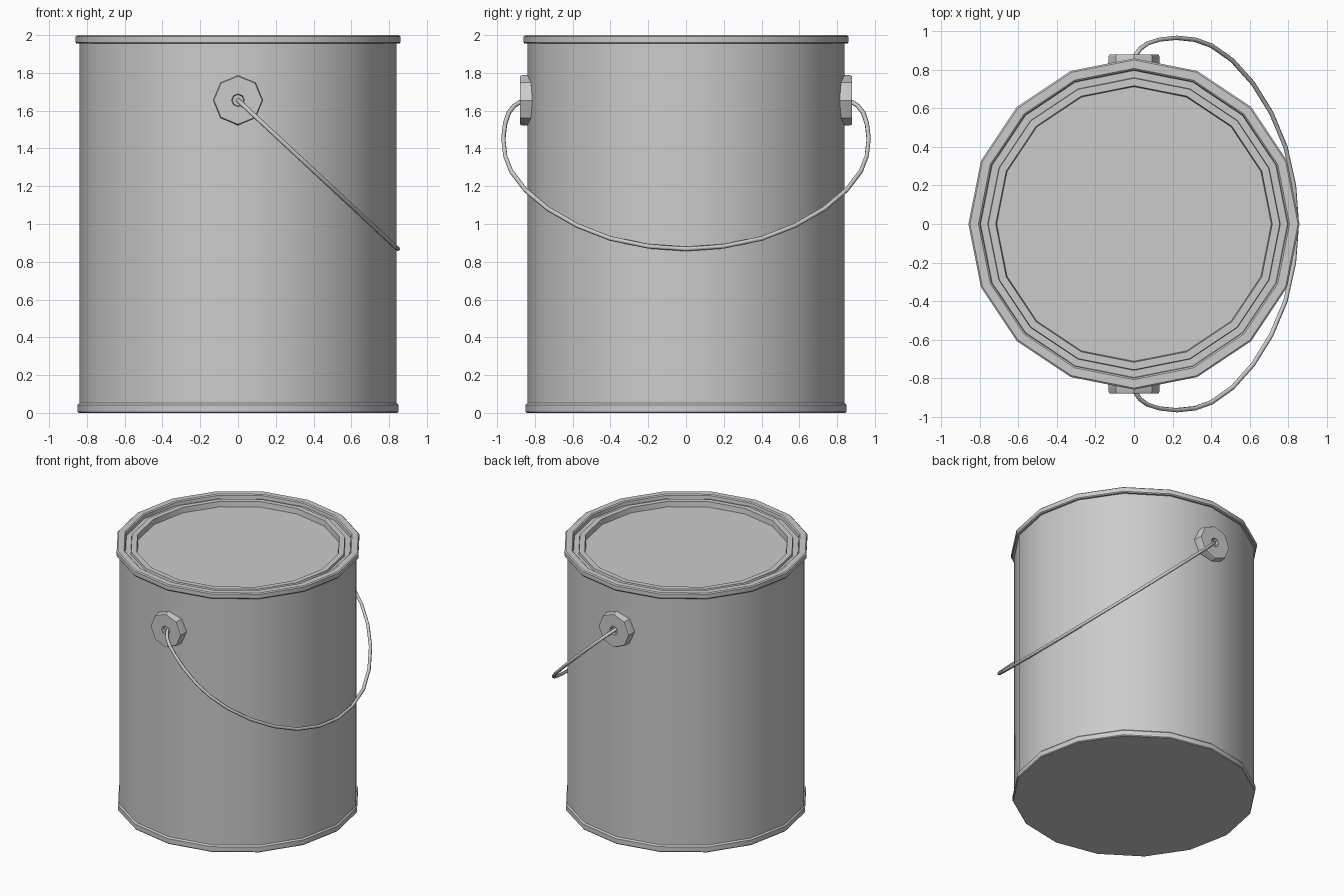
import bpy, bmesh
from math import pi, sin, cos, radians

if "Cube" in bpy.data.objects:
    bpy.data.objects.remove(bpy.data.objects["Cube"])


def lathe(name, profile, sides):
    """Spin (radius, height) points about z; a radius of 0 closes to a pole."""
    bm = bmesh.new()
    rings = []
    for r, z in profile:
        if r == 0:
            rings.append([bm.verts.new((0, 0, z))] * sides)
        else:
            rings.append([bm.verts.new((r * cos(2 * pi * i / sides), r * sin(2 * pi * i / sides), z))
                          for i in range(sides)])
    for a, b in zip(rings, rings[1:]):
        for i in range(sides):
            j = (i + 1) % sides
            bm.faces.new(list(dict.fromkeys((a[i], a[j], b[j], b[i]))))
    bmesh.ops.recalc_face_normals(bm, faces=bm.faces)
    mesh = bpy.data.meshes.new(name)
    bm.to_mesh(mesh)
    bm.free()
    obj = bpy.data.objects.new(name, mesh)
    bpy.context.collection.objects.link(obj)
    bpy.ops.object.select_all(action='DESELECT')
    obj.select_set(True)
    bpy.context.view_layer.objects.active = obj
    bpy.ops.object.shade_smooth_by_angle(angle=radians(30))
    return obj


# Can: bottom seam, wall, top rim, groove, ridge and sunken lid panel
lathe("can", [
    (0, 0), (0.845, 0), (0.85, 0.006), (0.85, 0.042), (0.84, 0.052),
    (0.84, 1.955), (0.855, 1.955), (0.86, 1.962), (0.86, 1.993), (0.852, 2.0),
    (0.808, 2.0), (0.80, 1.993), (0.797, 1.968), (0.76, 1.968),
    (0.757, 1.985), (0.718, 1.985), (0.713, 1.945), (0, 1.945)], 16)

# Handle lugs: octagonal discs with a small socket, front and back
for side, label in ((-1, "front"), (1, "back")):
    lug = lathe("handle_lug_" + label, [
        (0, 0.80), (0.133, 0.80), (0.133, 0.868), (0.127, 0.88),
        (0.034, 0.88), (0.03, 0.85), (0, 0.85)], 8)
    lug.rotation_euler.x = -side * pi / 2
    lug.location.z = 1.655

# Wire handle: half path in (y, z), mirrored, hanging out towards +x
half = [(0.85, 1.655), (0.88, 1.645), (0.91, 1.625), (0.938, 1.59), (0.958, 1.53),
        (0.967, 1.45), (0.957, 1.36), (0.926, 1.28), (0.85, 1.18), (0.73, 1.08),
        (0.577, 0.992), (0.40, 0.923), (0.20, 0.882)]
path = half + [(0, 0.868)] + [(-y, z) for y, z in reversed(half)]
curve = bpy.data.curves.new("wire_handle", 'CURVE')
curve.dimensions = '3D'
curve.bevel_depth = 0.012
curve.bevel_resolution = 1
curve.use_fill_caps = True
spline = curve.splines.new('POLY')
spline.points.add(len(path) - 1)
for p, (y, z) in zip(spline.points, path):
    p.co = ((1.655 - z) * 1.075, y, z, 1)
spline.use_smooth = True
bpy.context.collection.objects.link(bpy.data.objects.new("wire_handle", curve))
